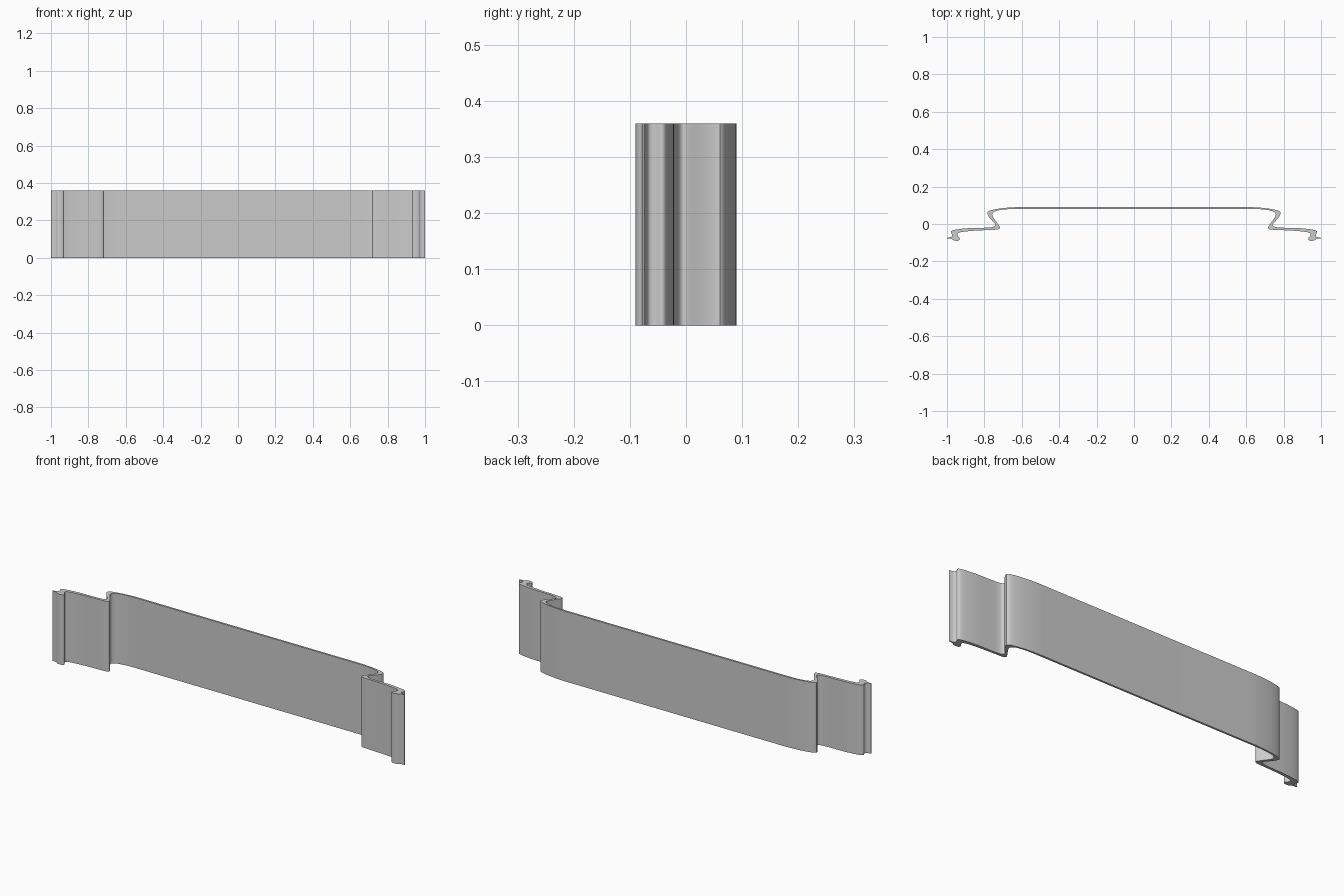
import bpy, bmesh
from mathutils import Vector
from math import radians

if "Cube" in bpy.data.objects:
    bpy.data.objects.remove(bpy.data.objects["Cube"])

HEIGHT = 0.36

# Right half of the cross-section: outer skin to the lip tip, then inner skin back
OUTER = [(.56, .09), (.63, .09), (.70, .085), (.755, .076), (.782, .065), (.782, .05),
         (.765, .025), (.747, .006), (.741, -.006), (.755, -.016), (.80, -.02),
         (.88, -.022), (.94, -.028), (.972, -.035), (.979, -.044), (.973, -.056),
         (.976, -.068), (1.0, -.074)]
INNER = [(1.0, -.077), (.977, -.079), (.968, -.086), (.952, -.09), (.935, -.087), (.931, -.078),
         (.94, -.066), (.944, -.053), (.932, -.045), (.90, -.04), (.84, -.035),
         (.77, -.032), (.728, -.029), (.717, -.019), (.725, -.004), (.742, .02),
         (.757, .043), (.755, .058), (.735, .07), (.69, .078), (.63, .08), (.56, .08)]


def smooth(points, steps=3):
    """Catmull-Rom curve through the points."""
    p = [Vector(q) for q in points]
    p = [p[0]] + p + [p[-1]]
    out = []
    for i in range(1, len(p) - 2):
        a, b, c, d = p[i - 1:i + 3]
        for k in range(steps):
            t = k / steps
            out.append(0.5 * (2 * b + (c - a) * t + (2 * a - 5 * b + 4 * c - d) * t * t
                              + (3 * b - a - 3 * c + d) * t ** 3))
    return out + [p[-1]]


# Mirror the two skins into one closed outline
outer, inner = smooth(OUTER), smooth(INNER)
flip = lambda pts: [Vector((-q.x, q.y)) for q in reversed(pts)]
outline = outer + inner + flip(inner) + flip(outer)

# Extrude the outline upward
bm = bmesh.new()
base = bm.faces.new([bm.verts.new((q.x, q.y, 0)) for q in outline])
ext = bmesh.ops.extrude_face_region(bm, geom=[base], use_keep_orig=True)
top = [v for v in ext["geom"] if isinstance(v, bmesh.types.BMVert)]
bmesh.ops.translate(bm, verts=top, vec=(0, 0, HEIGHT))
bmesh.ops.recalc_face_normals(bm, faces=bm.faces)
bmesh.ops.triangulate(bm, faces=[f for f in bm.faces if len(f.verts) > 4])
mesh = bpy.data.meshes.new("channel_strip")
bm.to_mesh(mesh)
bm.free()

strip = bpy.data.objects.new("channel_strip", mesh)
bpy.context.collection.objects.link(strip)
bpy.context.view_layer.objects.active = strip
strip.select_set(True)
bpy.ops.object.shade_smooth_by_angle(angle=radians(35))
